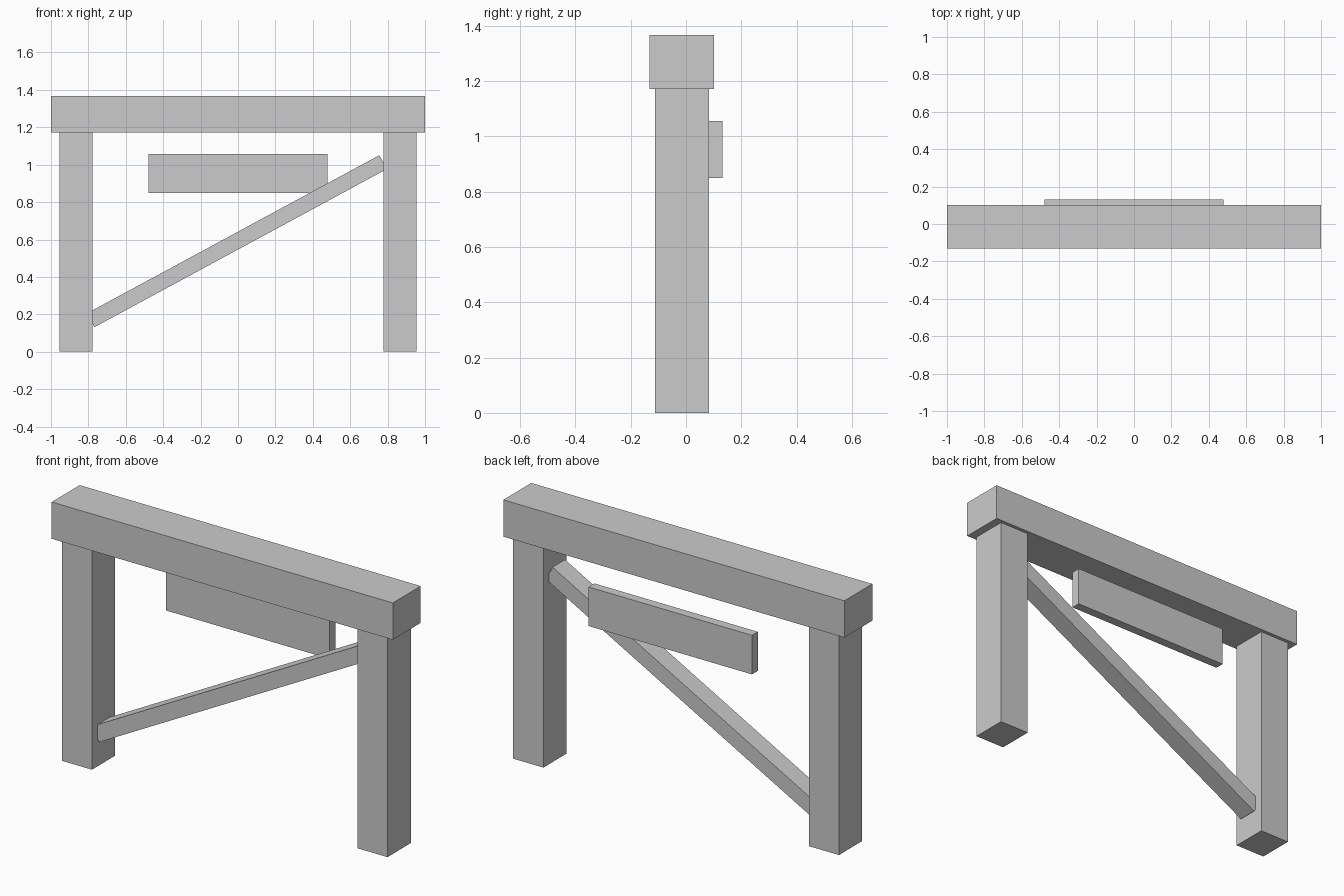
import bpy
import math

if "Cube" in bpy.data.objects:
    bpy.data.objects.remove(bpy.data.objects["Cube"])


def box(name, x, y, z, angle=0.0):
    """Box from (min, max) ranges, optionally turned about the y axis."""
    centre = [(a + b) / 2 for a, b in (x, y, z)]
    bpy.ops.mesh.primitive_cube_add(size=1, location=centre)
    ob = bpy.context.object
    ob.name = name
    ob.scale = [b - a for a, b in (x, y, z)]
    ob.rotation_euler[1] = -angle
    return ob


POST_Y = (-0.112, 0.083)

# Two square posts
for side, name in ((-1, "left_post"), (1, "right_post")):
    box(name, sorted((side * 0.778, side * 0.955)), POST_Y, (0, 1.172))

# Top beam
box("top_beam", (-1, 1), (-0.132, 0.102), (1.172, 1.367))

# Thin board level with the back faces of the posts
box("back_board", (-0.479, 0.479), (0.083, 0.132), (0.849, 1.056))

# Diagonal brace, its square ends sunk slightly into the posts
cx, cz, length, thick = -0.006, 0.591, 1.778, 0.084
box("diagonal_brace", (cx - length / 2, cx + length / 2), (-0.067, 0.038),
    (cz - thick / 2, cz + thick / 2), math.radians(28.4))
